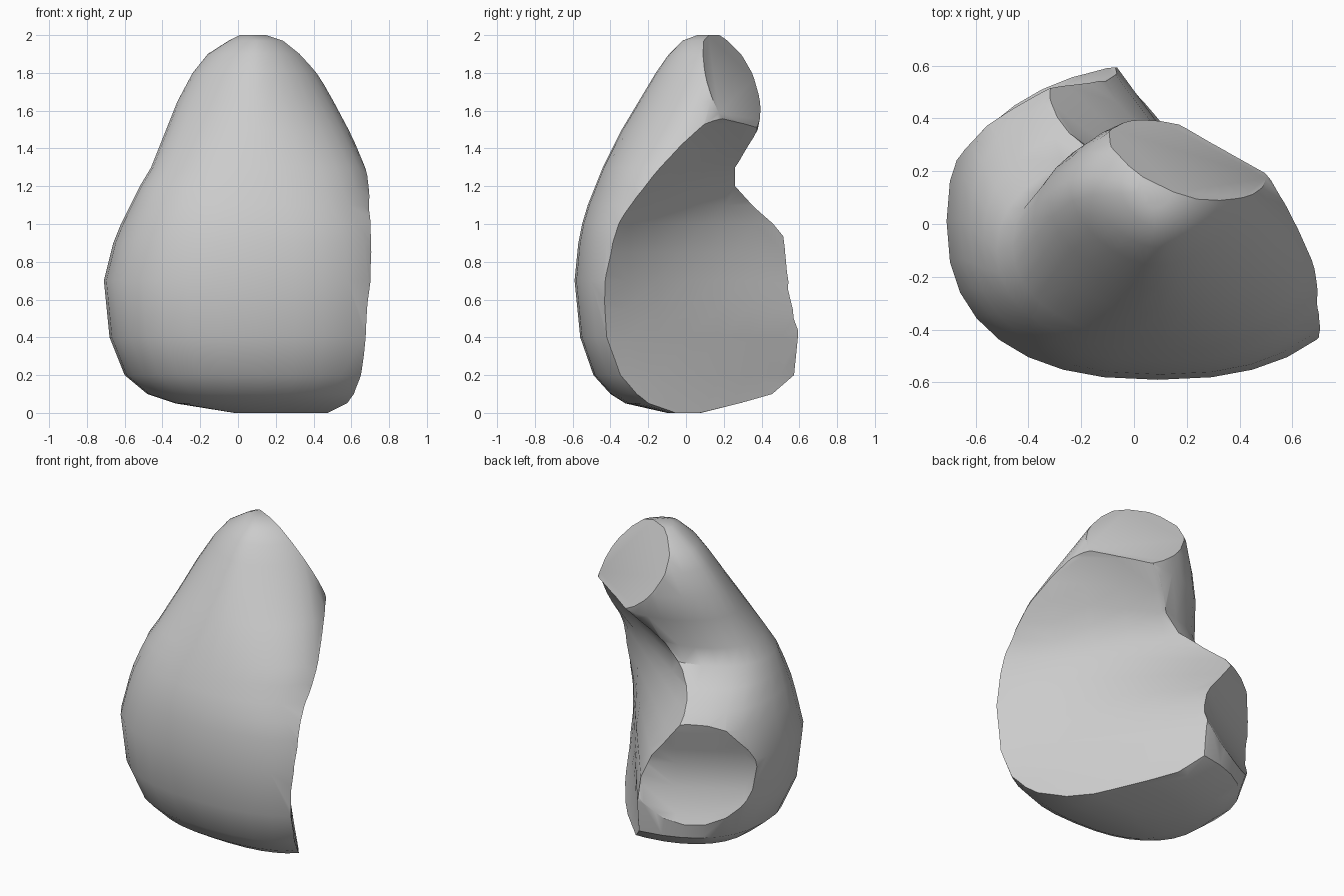
import bpy, bmesh
from math import cos, sin, pi, radians
from mathutils import Vector

cube = bpy.data.objects.get("Cube")
if cube:
    bpy.data.objects.remove(cube, do_unlink=True)

SEGMENTS = 32

# outer body rings: height, then the left, right, front and back limits
RINGS = [
    (0, -.02, .5, -.1, .08), (.05, -.33, .64, -.32, .28),
    (.1, -.48, .73, -.4, .46), (.2, -.6, .82, -.49, .58),
    (.4, -.68, .88, -.56, .6), (.7, -.71, .89, -.59, .61),
    (.9, -.66, .86, -.57, .61), (1, -.62, .82, -.55, .53),
    (1.1, -.57, .76, -.52, .4), (1.2, -.52, .715, -.48, .28),
    (1.3, -.46, .68, -.44, .27), (1.5, -.38, .585, -.34, .38),
    (1.65, -.32, .505, -.25, .41), (1.8, -.24, .42, -.16, .42),
    (1.9, -.16, .34, -.09, .38), (1.97, -.05, .25, -.02, .3),
    (2, .01, .15, .06, .2)]

# side hollow: height, depth at the front end, depth at the rear end
SIDE = [(-.2, .4, .32), (0, .37, .31), (.2, .32, .29), (.4, .295, .3),
        (.55, .295, .28), (.7, .31, .22), (.85, .335, .13), (1, .365, .05),
        (1.1, .42, 0), (1.2, .5, -.02), (1.3, .57, .03), (1.4, .62, .14),
        (1.53, .65, .31), (1.7, .77, .6), (2.2, 1.1, 1.1)]

# shallow scoop at the end of the lower arm, even along its width
REAR = [(z, d, d) for z, d in (
    (-.2, .9), (0, .78), (.2, .66), (.35, .585), (.5, .53), (.65, .525),
    (.75, .55), (.88, .59), (1, .62), (1.15, .72), (1.4, 1))]


def ring_point(ring, i):
    """Point on a superellipse that gets slimmer towards the top."""
    z, x0, x1, y0, y1 = ring
    power = 2 / max(1.7, min(2.4, 3.4 - z))
    a = 2 * pi * i / SEGMENTS

    def place(value, low, high):
        sign = 1 if value > 0 else -1
        return (low + high) / 2 + (high - low) / 2 * sign * abs(value) ** power
    return place(cos(a), x0, x1), place(sin(a), y0, y1), z


def slice_flat(bm, normal, distance):
    """Cut the mesh with a plane and close it with a flat face."""
    n = Vector(normal)
    cut = bmesh.ops.bisect_plane(
        bm, geom=bm.verts[:] + bm.edges[:] + bm.faces[:],
        plane_co=n * (distance / n.length_squared), plane_no=n, clear_outer=True)
    edges = [e for e in cut["geom_cut"] if isinstance(e, bmesh.types.BMEdge)]
    bmesh.ops.holes_fill(bm, edges=edges, sides=0)


def make_object(name, bm):
    bmesh.ops.recalc_face_normals(bm, faces=bm.faces[:])
    mesh = bpy.data.meshes.new(name)
    bm.to_mesh(mesh)
    bm.free()
    obj = bpy.data.objects.new(name, mesh)
    bpy.context.collection.objects.link(obj)
    return obj


def carve(target, name, profile, outward):
    """Remove everything beyond a curved sheet that faces outward."""
    outward = Vector(outward).normalized()
    across = Vector((-outward.y, outward.x, 0))
    bm = bmesh.new()
    grid = []
    for z, front, rear in profile:
        row = []
        for k in range(12):
            t = .2 * k - 1.2
            depth = front + (rear - front) * (t + .75) / 1.2
            row.append(bm.verts.new(across * t + outward * depth + Vector((0, 0, z))))
        grid.append(row)
    for low, high in zip(grid, grid[1:]):
        for k in range(len(low) - 1):
            bm.faces.new((low[k], low[k + 1], high[k + 1], high[k]))
    extruded = bmesh.ops.extrude_face_region(bm, geom=bm.faces[:], use_keep_orig=True)
    for v in extruded["geom"]:
        if isinstance(v, bmesh.types.BMVert):
            v.co += outward * (2.5 - v.co.dot(outward))
    cutter = make_object(name + "_cutter", bm)
    cut = target.modifiers.new(name, "BOOLEAN")
    cut.operation = "DIFFERENCE"
    cut.solver = "EXACT"
    cut.object = cutter
    bpy.ops.object.modifier_apply(modifier=cut.name)
    bpy.data.objects.remove(cutter, do_unlink=True)


# body: lofted rings with a flat end on the upper arm
bm = bmesh.new()
loops = [[bm.verts.new(ring_point(r, i)) for i in range(SEGMENTS)] for r in RINGS]
for low, high in zip(loops, loops[1:]):
    for i in range(SEGMENTS):
        j = (i + 1) % SEGMENTS
        bm.faces.new((low[i], low[j], high[j], high[i]))
bm.faces.new(loops[0][::-1])
bm.faces.new(loops[-1])
slice_flat(bm, (.44, .9, .49), 1.155)
body = make_object("curved_body", bm)
bpy.context.view_layer.objects.active = body
body.select_set(True)

# hollows in the side and in the end of the lower arm
carve(body, "side_hollow", SIDE, (.8, .59, 0))
carve(body, "rear_scoop", REAR, (-.485, .875, 0))

# plain grey surface
grey = bpy.data.materials.new("plain_grey")
grey.use_nodes = True
grey.diffuse_color = (.6, .6, .6, 1)
grey.node_tree.nodes["Principled BSDF"].inputs["Base Color"].default_value = (.6, .6, .6, 1)
body.data.materials.clear()
body.data.materials.append(grey)
bpy.ops.object.shade_smooth_by_angle(angle=radians(36))
